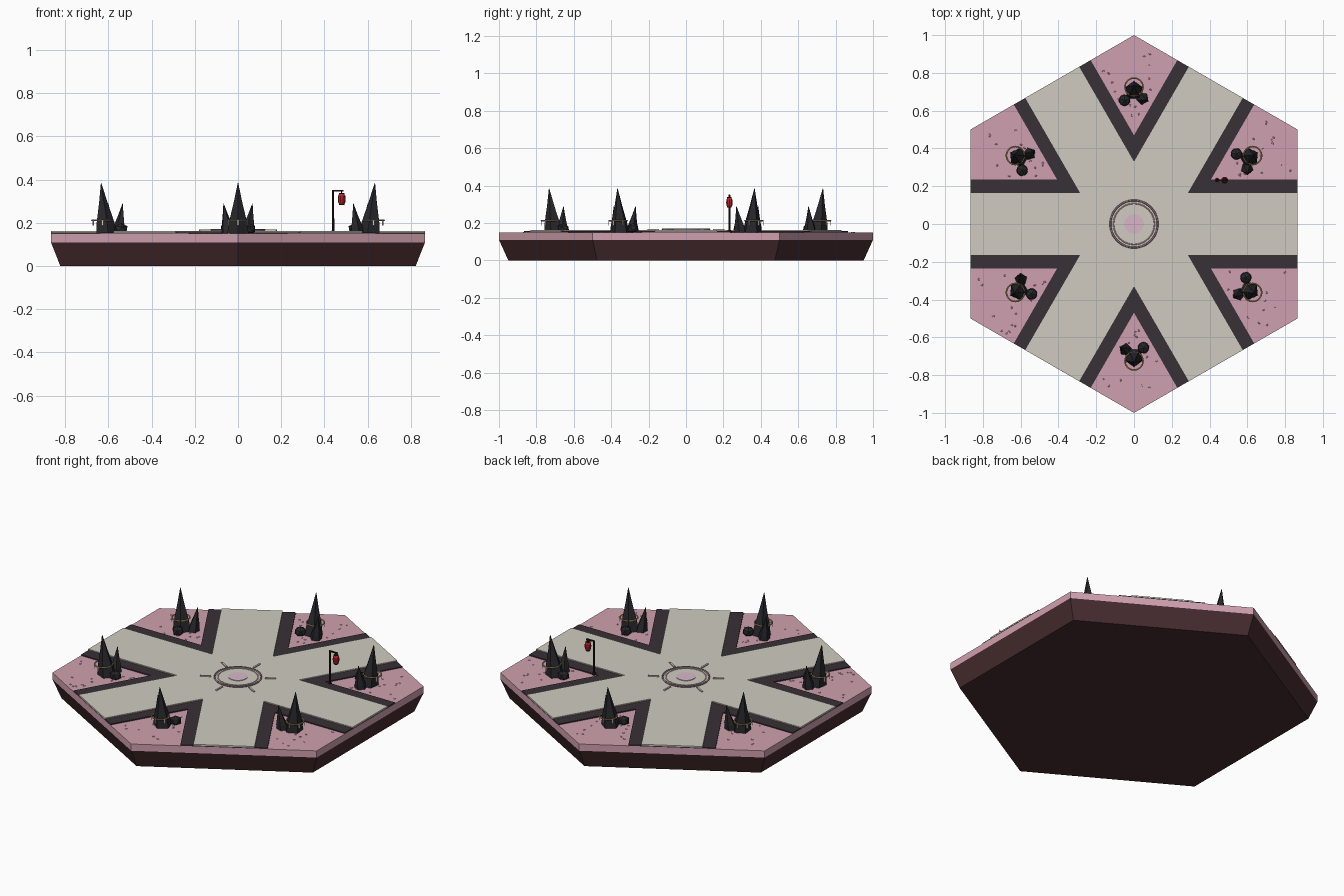
import bpy, bmesh, random
from math import sin, cos, pi, radians
from mathutils import Vector, Matrix

if "Cube" in bpy.data.objects:
    bpy.data.objects.remove(bpy.data.objects["Cube"])

random.seed(4)
TOP = 0.15
APOTHEM = 0.866


def mat(name, hexcol):
    m = bpy.data.materials.new(name)
    rgb = [(int(hexcol[i:i + 2], 16) / 255) ** 2.2 for i in (0, 2, 4)]
    m.diffuse_color = (*rgb, 1)
    m.use_nodes = True
    m.node_tree.nodes["Principled BSDF"].inputs["Base Color"].default_value = m.diffuse_color
    return m


EARTH = mat("earth", "4a3033")
PINK = mat("pink_ground", "cf9fae")
ROAD = mat("pale_paving", "cfcabe")
CURB = mat("dark_curb", "3b343a")
ROCK = mat("dark_rock", "2c2c30")
ROPE = mat("straw_rope", "b8a06a")
PAPER = mat("paper", "d8d2c4")
PETAL = mat("petal", "dcb4c2")
DISC = mat("plaza_pink", "d9b5c6")
TRIM = mat("plaza_trim", "8d6f7c")
POST = mat("dark_wood", "2b1b1d")
RED = mat("red_lantern", "b0272d")


def finish(name, bm, m, smooth=False):
    bmesh.ops.recalc_face_normals(bm, faces=bm.faces)
    me = bpy.data.meshes.new(name)
    for f in bm.faces:
        f.smooth = smooth
    bm.to_mesh(me)
    bm.free()
    ob = bpy.data.objects.new(name, me)
    bpy.context.collection.objects.link(ob)
    me.materials.append(m)
    return ob


def loft(name, rings, m):
    """Join equal-length loops of points and cap both ends."""
    bm = bmesh.new()
    loops = [[bm.verts.new(p) for p in r] for r in rings]
    n = len(loops[0])
    for a, b in zip(loops, loops[1:]):
        for i in range(n):
            bm.faces.new((a[i], a[(i + 1) % n], b[(i + 1) % n], b[i]))
    bm.faces.new(loops[0])
    bm.faces.new(loops[-1])
    return finish(name, bm, m)


def circle(r, z, n, x=0, y=0, turn=0.0):
    return [(x + r * cos(turn + 2 * pi * i / n), y + r * sin(turn + 2 * pi * i / n), z) for i in range(n)]


def star(width, end, z):
    """Outline of six crossing roads."""
    pts = []
    for k in range(6):
        a = radians(60 * k)
        u, v = Vector((cos(a), sin(a), 0)), Vector((-sin(a), cos(a), 0))
        up = Vector((0, 0, z))
        inner = (cos(a + pi / 6) * 2 * width, sin(a + pi / 6) * 2 * width, z)
        pts += [u * end - v * width + up, u * end + v * width + up, inner]
    return pts


def torus(name, R, r, m, loc, n=32, k=8):
    bpy.ops.mesh.primitive_torus_add(major_radius=R, minor_radius=r, major_segments=n,
                                     minor_segments=k, location=loc)
    ob = bpy.context.object
    ob.name = name
    ob.data.materials.append(m)
    bpy.ops.object.shade_smooth()
    return ob


# Hexagonal base tile
hexa = lambda r, z: circle(r, z, 6, turn=pi / 6)
loft("earth_base", [hexa(0.95, 0), hexa(1.0, 0.11)], EARTH)
loft("pink_ground", [hexa(1.0, 0.11), hexa(1.0, TOP)], PINK)

# Crossing roads with dark borders
loft("road_border", [star(0.235, 0.865, TOP - .002), star(0.235, 0.865, 0.156)], CURB)
loft("road_paving", [star(0.165, APOTHEM, 0.155), star(0.165, APOTHEM, 0.162)], ROAD)

# Central plaza
loft("plaza_disc", [circle(0.125, 0.161, 40), circle(0.125, 0.166, 40)], ROAD)
torus("plaza_outer_ring", 0.125, 0.005, TRIM, (0, 0, 0.166), 48)
torus("plaza_inner_ring", 0.108, 0.003, DISC, (0, 0, 0.166), 48)
loft("plaza_center", [circle(0.052, 0.165, 24), circle(0.052, 0.169, 24)], DISC)
for k in range(6):
    bm = bmesh.new()
    bmesh.ops.create_cube(bm, size=1, matrix=Matrix.Rotation(radians(30 + 60 * k), 4, 'Z')
                          @ Matrix.Translation((0.175, 0, 0.164)) @ Matrix.Diagonal((0.06, 0.009, 0.008, 1)))
    finish("plaza_spoke", bm, ROAD)


def spire(name, base, tip, r, n, turn):
    """Leaning faceted rock needle."""
    b, t = Vector(base), Vector(tip)
    rings = []
    for f, s in ((0, 1), (0.22, 0.86), (0.6, 0.42), (1, 0.02)):
        c = b.lerp(t, f)
        rings.append(circle(r * s, c.z, n, c.x, c.y, turn))
    return loft(name, rings, ROCK)


# Roped rock clusters and petals, one per wedge
for k in range(6):
    a = radians(30 + 60 * k)
    spin = Matrix.Rotation(a, 4, 'Z')
    P = lambda u, v, z: tuple(spin @ Vector((u, v, z)))
    spire("tall_rock", P(0.705, 0, TOP - .002), P(0.732, 0, 0.385), 0.052, 5, a)
    spire("small_rock", P(0.665, -0.045, TOP - .002), P(0.655, -0.067, 0.29), 0.034, 5, a + 0.5)
    bm = bmesh.new()
    bmesh.ops.create_icosphere(bm, subdivisions=1, radius=0.034,
                               matrix=Matrix.Translation(P(0.655, 0.05, 0.171)) @ spin
                               @ Matrix.Diagonal((1, 1, 0.85, 1)))
    finish("boulder", bm, ROCK)
    torus("rope_ring", 0.048, 0.004, ROPE, P(0.725, 0, 0.212), 24, 6)
    for t in (-60, 0, 60):
        bm = bmesh.new()
        bmesh.ops.create_cube(bm, size=1, matrix=spin @ Matrix.Translation((0.725, 0, 0.2))
                              @ Matrix.Rotation(radians(t), 4, 'Z') @ Matrix.Translation((0.05, 0, 0))
                              @ Matrix.Diagonal((0.003, 0.008, 0.026, 1)))
        finish("paper_streamer", bm, PAPER)
    bm = bmesh.new()
    for _ in range(16):
        u = random.uniform(0.56, 0.9)
        lim = min((u - 0.5) * 0.57, (0.98 - u) * 1.7)
        v = random.uniform(-lim, lim)
        bmesh.ops.create_cone(bm, cap_ends=True, segments=5, radius1=0.008, radius2=0.005, depth=0.004,
                              matrix=Matrix.Translation(P(u, v, TOP + 0.001))
                              @ Matrix.Rotation(random.random() * 6, 4, 'Z') @ Matrix.Diagonal((1, 0.6, 1, 1)))
    finish("petals", bm, PETAL)

# Hanging lantern on a post
LX, LY = 0.44, 0.232
loft("lantern_post", [circle(0.006, TOP, 8, LX, LY), circle(0.005, 0.35, 8, LX, LY)], POST)
loft("post_foot", [circle(0.011, TOP, 8, LX, LY), circle(0.009, 0.163, 8, LX, LY)], POST)
bm = bmesh.new()
bmesh.ops.create_cube(bm, size=1, matrix=Matrix.Translation((LX + 0.022, LY, 0.348))
                      @ Matrix.Diagonal((0.054, 0.007, 0.007, 1)))
finish("lantern_arm", bm, POST)
HX = LX + 0.04
lantern = [(0.012, 0.286), (0.017, 0.295), (0.018, 0.31), (0.017, 0.325), (0.012, 0.334)]
loft("lantern", [circle(r, z, 10, HX, LY) for r, z in lantern], RED)
for z in (0.282, 0.333):
    loft("lantern_cap", [circle(0.0125, z, 10, HX, LY), circle(0.0125, z + 0.005, 10, HX, LY)], POST)
loft("lantern_cord", [circle(0.002, 0.335, 6, HX, LY), circle(0.002, 0.348, 6, HX, LY)], POST)
